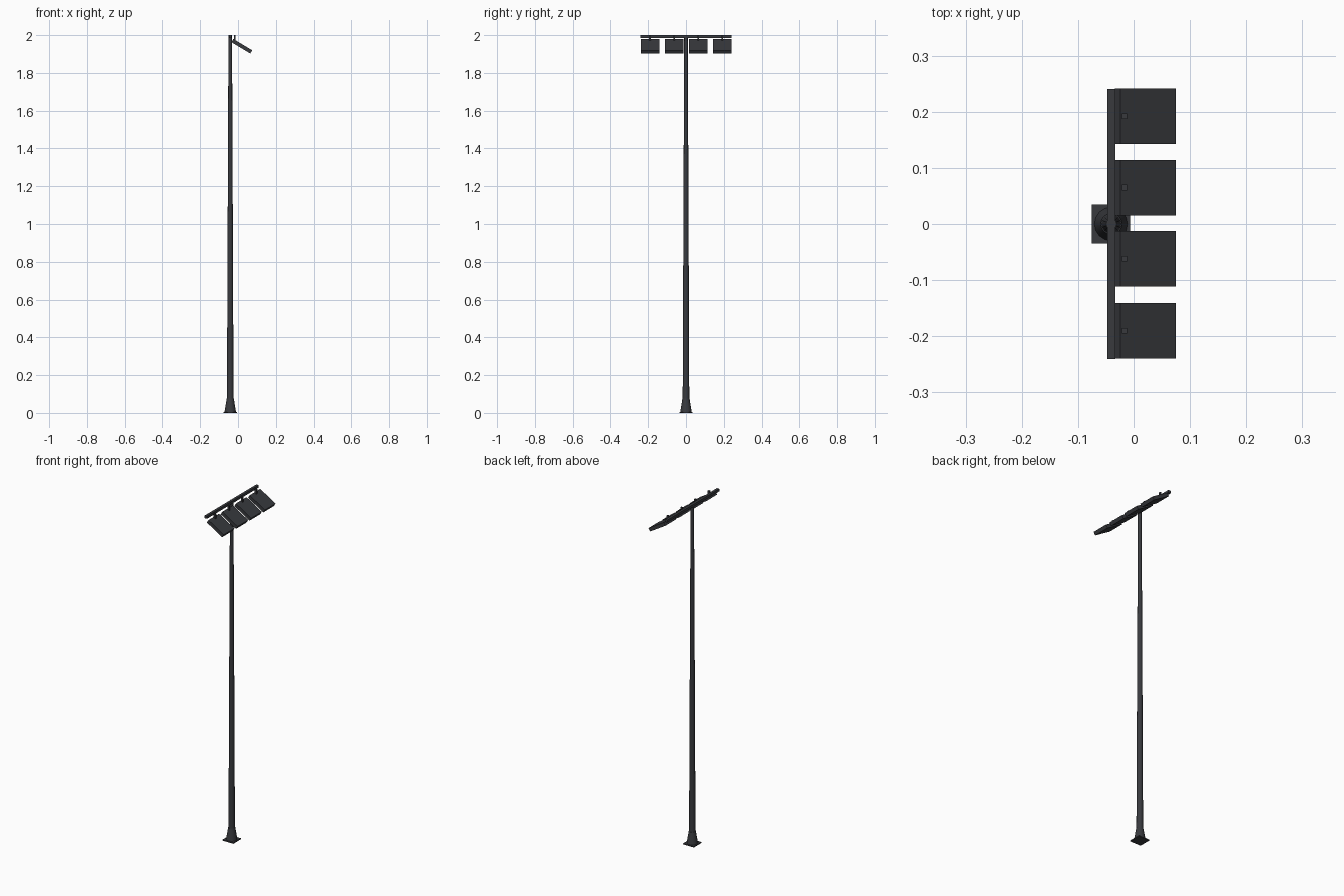
import bpy, bmesh, math
from mathutils import Matrix

if "Cube" in bpy.data.objects:
    bpy.data.objects.remove(bpy.data.objects["Cube"])

mat = bpy.data.materials.new("dark_metal")
mat.diffuse_color = (0.04, 0.042, 0.048, 1)
mat.use_nodes = True
mat.node_tree.nodes["Principled BSDF"].inputs["Base Color"].default_value = mat.diffuse_color
PX = -0.041  # pole axis


def finish(name, bm):
    bmesh.ops.recalc_face_normals(bm, faces=bm.faces)
    me = bpy.data.meshes.new(name)
    bm.to_mesh(me)
    bm.free()
    ob = bpy.data.objects.new(name, me)
    bpy.context.collection.objects.link(ob)
    me.materials.append(mat)
    return ob


def box(name, loc, size, tilt=0):
    bm = bmesh.new()
    m = Matrix.Translation(loc) @ Matrix.Rotation(tilt, 4, 'Y') @ Matrix.Diagonal((*size, 1))
    bmesh.ops.create_cube(bm, size=1, matrix=m)
    return finish(name, bm)


def lathe(name, profile, sides=16):
    bm = bmesh.new()
    rings = [[bm.verts.new((PX + r * math.cos(2 * math.pi * i / sides),
                            r * math.sin(2 * math.pi * i / sides), z))
              for i in range(sides)] for r, z in profile]
    for a, b in zip(rings, rings[1:]):
        for i in range(sides):
            j = (i + 1) % sides
            bm.faces.new((a[i], a[j], b[j], b[i]))
    bm.faces.new(rings[0])
    bm.faces.new(rings[-1])
    ob = finish(name, bm)
    for o in bpy.context.selected_objects:
        o.select_set(False)
    ob.select_set(True)
    bpy.context.view_layer.objects.active = ob
    bpy.ops.object.shade_smooth_by_angle(angle=math.radians(30))
    return ob


# base plate, flared foot and tapered pole
box("base_plate", (PX, 0, 0.003), (0.07, 0.07, 0.006))
lathe("flared_foot", [(0.030, 0.006), (0.028, 0.02), (0.019, 0.075)])
lathe("pole", [(0.0175, 0.07), (0.0095, 2.0)])

# crossbar on the pole top
box("crossbar", (PX, 0, 1.9925), (0.015, 0.481, 0.015))

# four tilted floodlights with hanger pins
tilt = math.radians(31)
for k, y in enumerate((-0.19, -0.062, 0.065, 0.192)):
    box(f"floodlight_{k + 1}", (0.020, y, 1.941), (0.116, 0.099, 0.020), tilt)
    box(f"hanger_{k + 1}", (-0.017, y, 1.983), (0.010, 0.010, 0.034))
